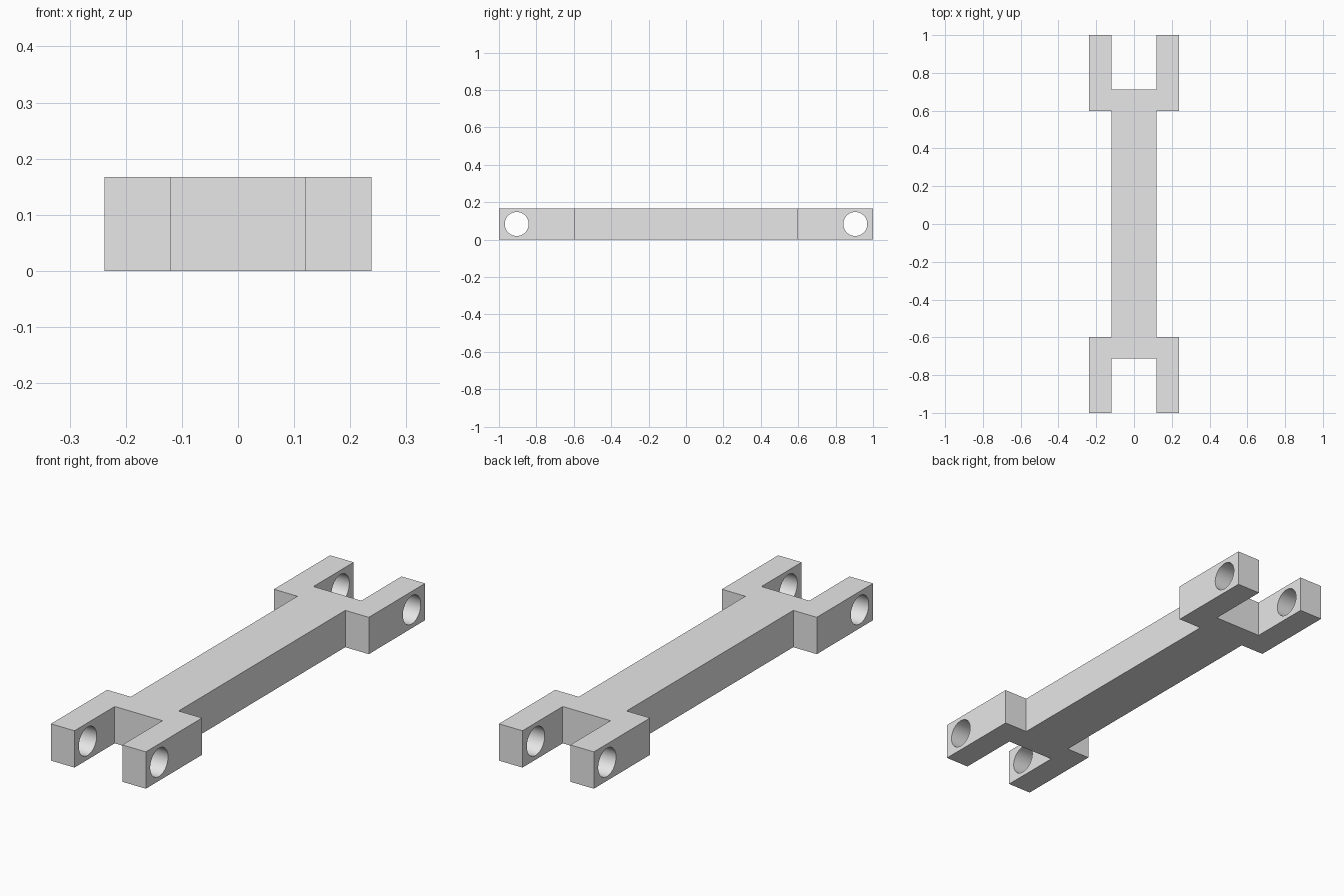
import bpy, bmesh, math
from mathutils import Matrix

cube = bpy.data.objects.get("Cube")
if cube:
    bpy.data.objects.remove(cube, do_unlink=True)

HEIGHT = 0.167
SHAFT, OUTER = 0.12, 0.238        # half widths
NECK, SLOT, END = 0.597, 0.712, 1.0
HOLE_Y, HOLE_R = 0.905, 0.064

grey = bpy.data.materials.new("light grey")
grey.use_nodes = True
colour = (0.8, 0.8, 0.8, 1)
grey.diffuse_color = colour
grey.node_tree.nodes["Principled BSDF"].inputs["Base Color"].default_value = colour


def add_object(name, bm):
    mesh = bpy.data.meshes.new(name)
    bmesh.ops.recalc_face_normals(bm, faces=bm.faces)
    bm.to_mesh(mesh)
    bm.free()
    mesh.materials.append(grey)
    obj = bpy.data.objects.new(name, mesh)
    bpy.context.collection.objects.link(obj)
    return obj


# Double-forked link outline: one quarter, mirrored around
quarter = [(SHAFT, NECK), (OUTER, NECK), (OUTER, END), (SHAFT, END), (SHAFT, SLOT)]
back = quarter + [(-x, y) for x, y in reversed(quarter)]
outline = back + [(-x, -y) for x, y in back]

bm = bmesh.new()
base = bm.faces.new([bm.verts.new((x, y, 0)) for x, y in outline])
top = bmesh.ops.extrude_face_region(bm, geom=[base])["geom"]
bmesh.ops.translate(bm, vec=(0, 0, HEIGHT),
                    verts=[v for v in top if isinstance(v, bmesh.types.BMVert)])
link = add_object("forked_link", bm)

# Pin holes through both forks
bm = bmesh.new()
for side in (-1, 1):
    place = (Matrix.Translation((0, side * HOLE_Y, HEIGHT / 2))
             @ Matrix.Rotation(math.pi / 2, 4, 'Y'))
    bmesh.ops.create_cone(bm, cap_ends=True, segments=64, radius1=HOLE_R,
                          radius2=HOLE_R, depth=OUTER * 3, matrix=place)
cutter = add_object("pin_hole_cutter", bm)
cutter.hide_render = True

bpy.ops.object.select_all(action='DESELECT')
bpy.context.view_layer.objects.active = link
link.select_set(True)
cut = link.modifiers.new("pin_holes", 'BOOLEAN')
cut.operation = 'DIFFERENCE'
cut.solver = 'EXACT'
cut.object = cutter
bpy.ops.object.modifier_apply(modifier=cut.name)
bpy.data.objects.remove(cutter, do_unlink=True)
bpy.ops.object.shade_smooth_by_angle(angle=math.radians(30))
